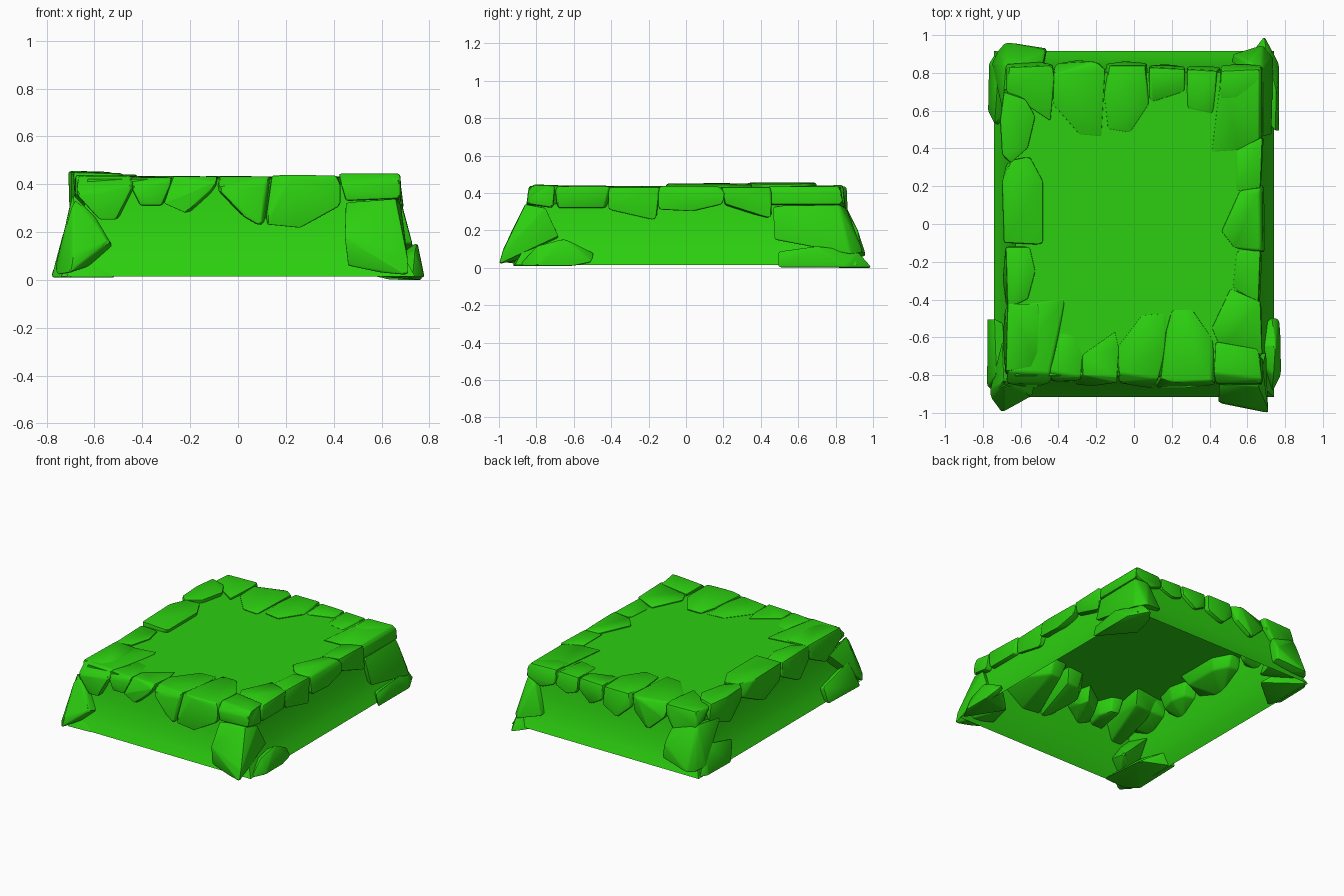
import bpy, bmesh, math
from mathutils import Vector

green = bpy.data.materials.new("green")
green.diffuse_color = (0.025, 0.62, 0.005, 1)

# Concave flare of the wall: (height, inset from base)
FLARE = [(0.015, 0.0), (0.07, 0.03), (0.14, 0.058), (0.22, 0.08), (0.32, 0.1), (0.422, 0.112)]
BASE = {"x": 0.74, "y": 0.915}


def inset(z):
    for (z0, i0), (z1, i1) in zip(FLARE, FLARE[1:]):
        if z <= z1:
            return i0 + (i1 - i0) * max(0, z - z0) / (z1 - z0)
    return FLARE[-1][1]


def finish(bm, name, angle):
    bmesh.ops.recalc_face_normals(bm, faces=bm.faces)
    me = bpy.data.meshes.new(name)
    bm.to_mesh(me)
    bm.free()
    ob = bpy.data.objects.new(name, me)
    bpy.context.collection.objects.link(ob)
    me.materials.append(green)
    bpy.ops.object.select_all(action='DESELECT')
    ob.select_set(True)
    bpy.context.view_layer.objects.active = ob
    bpy.ops.object.shade_smooth_by_angle(angle=math.radians(angle))
    return ob


def rock(name, pts, bevel=0.011):
    """Bevelled convex chunk through the given points."""
    bm = bmesh.new()
    for p in pts:
        bm.verts.new(p)
    bmesh.ops.remove_doubles(bm, verts=bm.verts, dist=0.02)
    res = bmesh.ops.convex_hull(bm, input=bm.verts)
    junk = {g for g in res["geom_interior"] + res["geom_unused"] if isinstance(g, bmesh.types.BMVert)}
    bmesh.ops.delete(bm, geom=list(junk), context='VERTS')
    bmesh.ops.dissolve_limit(bm, angle_limit=math.radians(9), verts=bm.verts, edges=bm.edges)
    bmesh.ops.bevel(bm, geom=list(bm.edges), offset=bevel, segments=2, profile=0.5,
                    affect='EDGES', clamp_overlap=True)
    return finish(bm, name, 35)


def rim_stone(name, side, top, face, z=0.436, proud=0.035):
    """Cap stone: top outline (x, y) plus outer face (distance along wall, z)."""
    axis, sign = {"front": ("y", -1), "back": ("y", 1), "left": ("x", -1), "right": ("x", 1)}[side]
    k = 0 if axis == "x" else 1
    limit = BASE[axis] - FLARE[-1][1]
    c = sum((Vector(p) for p in top), Vector((0, 0))) / len(top)
    pts = []
    for p in top:
        outer = sign * p[k] > limit - 0.06
        pts.append((*p, z if outer else z - 0.006))
        low = c + (Vector(p) - c) * 0.75
        if not outer:
            pts.append((*low, z - 0.11))
    for u, h in face:
        d = sign * (BASE[axis] - inset(h) + proud)
        pts.append((d, u, h) if axis == "x" else (u, d, h))
    rock(name, pts)


# Hollow flared platform, open underneath
bm = bmesh.new()
rings = []
for z, i in FLARE:
    x, y = BASE["x"] - i, BASE["y"] - i
    rings.append([bm.verts.new(p) for p in ((-x, -y, z), (x, -y, z), (x, y, z), (-x, y, z))])
for a, b in zip(rings, rings[1:]):
    for j in range(4):
        bm.faces.new((a[j], a[(j + 1) % 4], b[(j + 1) % 4], b[j]))
bm.faces.new(rings[-1])
finish(bm, "platform_body", 35)

# Front rim stones
S = rim_stone
S("front_stone_1", "front", [(-.67, -.78), (-.57, -.42), (-.36, -.39), (-.42, -.68), (-.45, -.79)],
  [(-.68, .36), (-.58, .25), (-.51, .25), (-.44, .39)])
S("front_stone_2", "front", [(-.45, -.78), (-.39, -.57), (-.31, -.59), (-.27, -.70), (-.28, -.81)],
  [(-.45, .39), (-.41, .31), (-.32, .31), (-.28, .40)], .430, .02)
S("front_stone_3", "front", [(-.27, -.80), (-.27, -.69), (-.10, -.57), (-.08, -.66), (-.09, -.81)],
  [(-.31, .32), (-.22, .28), (-.12, .37), (-.09, .41)], .433)
S("front_stone_4", "front", [(-.08, -.79), (-.09, -.65), (.04, -.48), (.17, -.47), (.17, -.66), (.13, -.82)],
  [(-.085, .38), (.03, .26), (.10, .22), (.12, .4)], .433)
S("front_stone_5", "front", [(.14, -.82), (.17, -.56), (.2, -.45), (.31, -.45), (.42, -.61), (.41, -.83), (.22, -.84)],
  [(.11, .23), (.26, .215), (.43, .31), (.43, .4)], .438)
S("front_stone_6", "front", [(.42, -.79), (.43, -.62), (.66, -.66), (.68, -.82)],
  [(.43, .40), (.45, .33), (.68, .34), (.68, .41)], .445, .04)

# Right rim stones
S("right_stone_1", "right", [(.41, -.55), (.51, -.34), (.67, -.41), (.68, -.69), (.46, -.67)],
  [(-.69, .32), (-.44, .32), (-.43, .41), (-.7, .41)])
S("right_stone_2", "right", [(.52, -.34), (.54, -.14), (.67, -.14), (.66, -.42)],
  [(-.42, .31), (-.16, .25), (-.16, .4), (-.42, .4)], .432, .025)
S("right_stone_3", "right", [(.46, -.04), (.56, .18), (.66, .17), (.67, -.14), (.53, -.13)],
  [(-.15, .31), (.03, .30), (.2, .34), (.21, .41), (-.15, .41)], .437, .05)
S("right_stone_4", "right", [(.54, .17), (.54, .42), (.68, .45), (.67, .19)],
  [(.21, .34), (.46, .26), (.46, .40)], .433)
S("right_stone_5", "right", [(.41, .38), (.46, .79), (.66, .81), (.66, .45), (.55, .39)],
  [(.46, .34), (.83, .34), (.83, .41), (.46, .41)], .434, .045)
S("right_end_stone", "right", [(.5, -.8), (.5, -.7), (.67, -.7), (.67, -.83)],
  [(-.84, .34), (-.71, .32), (-.71, .41), (-.85, .41)], .437, .045)

# Back rim stones
S("back_stone_1", "back", [(-.68, .70), (-.66, .83), (-.43, .84), (-.42, .77), (-.44, .54)],
  [(-.68, .34), (-.5, .27), (-.43, .37)], .442)
S("back_stone_2", "back", [(-.43, .79), (-.21, .86), (-.15, .82), (-.17, .46), (-.29, .47), (-.43, .63)],
  [(-.42, .34), (-.3, .23), (-.18, .33)], .435)
S("back_stone_3", "back", [(-.16, .67), (-.13, .84), (.06, .84), (.08, .63), (-.02, .48), (-.14, .5)],
  [(-.15, .34), (-.05, .25), (.07, .31)], .436)
S("back_stone_4", "back", [(.08, .66), (.08, .83), (.27, .82), (.27, .7), (.1, .645)],
  [(.08, .33), (.17, .28), (.27, .36)], .434, .025)
S("back_stone_5", "back", [(.28, .61), (.28, .82), (.44, .81), (.42, .58)],
  [(.28, .33), (.36, .3), (.46, .34)], .432, .02)
S("back_stone_6", "back", [(.45, .66), (.46, .81), (.66, .82), (.66, .66)],
  [(.46, .34), (.56, .3), (.68, .35)], .436, .03)

# Left rim stones
S("left_stone_1", "left", [(-.69, .7), (-.57, .66), (-.52, .57), (-.56, .4), (-.65, .32), (-.7, .37), (-.71, .55)],
  [(.72, .33), (.5, .25), (.35, .35)], .455, .05)
S("left_stone_2", "left", [(-.70, .22), (-.65, .34), (-.55, .36), (-.48, .23), (-.48, -.11), (-.69, -.1)],
  [(.32, .35), (.1, .25), (-.1, .32)], .452, .04)
S("left_stone_3", "left", [(-.68, -.12), (-.55, -.12), (-.52, -.25), (-.56, -.4), (-.67, -.45)],
  [(-.12, .33), (-.3, .24), (-.43, .34)], .437, .04)
S("left_stone_4", "left", [(-.67, -.42), (-.5, -.42), (-.5, -.76), (-.68, -.78)],
  [(-.45, .33), (-.6, .26), (-.8, .36)], .440, .045)

# Corner buttress rocks
rock("front_left_buttress", [(-.69, -.84, .36), (-.6, -.86, .27), (-.535, -.91, .16), (-.70, -1.0, .03),
     (-.76, -.92, .02), (-.765, -.88, .05), (-.70, -.62, .3), (-.5, -.7, .1), (-.69, -.98, .1)])
rock("front_left_foot", [(-.78, -.5, .02), (-.78, -.86, .01), (-.74, -.5, .13), (-.73, -.8, .2),
     (-.55, -.6, .02), (-.51, -.92, .01), (-.7, -.93, .01)])
rock("front_right_buttress", [(.45, -.85, .325), (.66, -.86, .34), (.445, -.94, .18), (.6, -.97, .03),
     (.71, -1.0, .02), (.71, -.98, .09), (.46, -.95, .06), (.70, -.68, .17), (.68, -.75, .32), (.5, -.72, .08)])
rock("front_right_foot", [(.77, -.5, .03), (.73, -.49, .08), (.75, -.65, .16), (.78, -.6, .01),
     (.78, -.8, .01), (.73, -.9, .01), (.74, -.8, .12), (.55, -.65, .02)])
rock("back_right_buttress", [(.68, .46, .335), (.68, .82, .34), (.73, .47, .15), (.74, .88, .07),
     (.73, .6, .12), (.6, .86, .32), (.52, .9, .12), (.68, .95, .08), (.5, .6, .15)])
rock("back_right_foot", [(.77, .49, .0), (.75, .49, .09), (.755, .7, .12), (.77, .85, .0), (.69, 1.0, .0),
     (.62, .91, .0), (.70, .92, .09), (.55, .7, .02)])
rock("back_left_buttress", [(-.72, .92, .06), (-.68, .965, .06), (-.46, .93, .1), (-.47, .92, .2),
     (-.48, .85, .3), (-.68, .84, .36), (-.70, .6, .33), (-.755, .85, .08), (-.5, .7, .08)])
rock("back_left_foot", [(-.775, .6, .02), (-.77, .85, .02), (-.74, .53, .16), (-.72, .8, .22),
     (-.74, .9, .02), (-.72, .52, .02), (-.5, .7, .03)])
